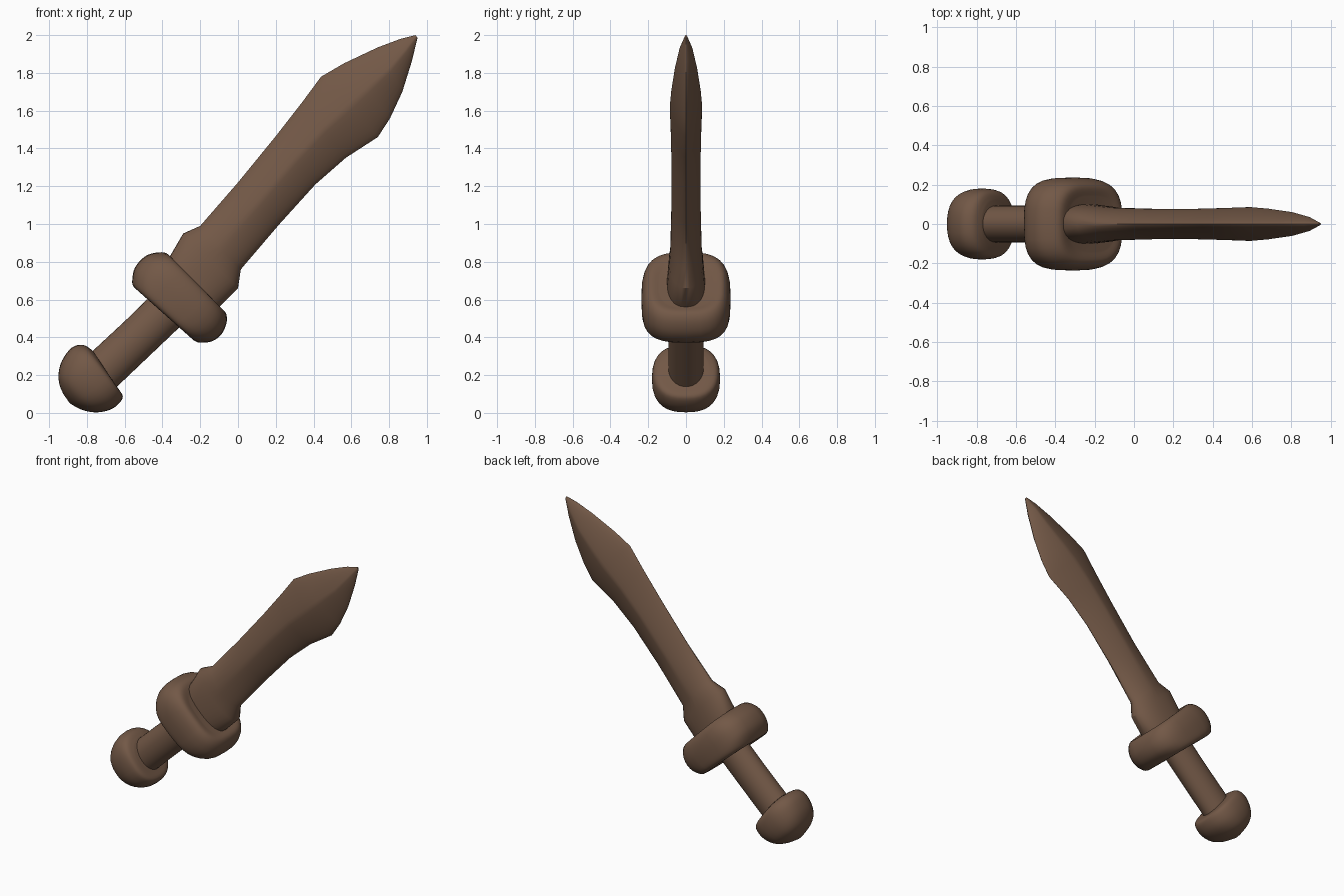
import bpy
import bmesh
from math import cos, sin, pi
from mathutils import Vector

cube = bpy.data.objects.get("Cube")
if cube:
    bpy.data.objects.remove(cube, do_unlink=True)

# One plain brown for the whole sword
brown = bpy.data.materials.new("carved_brown")
brown.use_nodes = True
colour = (0.17, 0.098, 0.062, 1)
brown.diffuse_color = colour
shader = next(n for n in brown.node_tree.nodes if n.type == "BSDF_PRINCIPLED")
shader.inputs["Base Color"].default_value = colour
shader.inputs["Roughness"].default_value = 0.8


def rounded(sections, steps=4):
    """Pass a smooth spline through the sections."""
    rows = [Vector(s) for s in sections]
    result = []
    for i in range(len(rows) - 1):
        a, b = rows[max(i - 1, 0)], rows[i]
        c, d = rows[i + 1], rows[min(i + 2, len(rows) - 1)]
        for k in range(steps):
            t = k / steps
            result.append(b + (c - a) * (t / 2)
                          + (a * 2 - b * 5 + c * 4 - d) * (t * t / 2)
                          + (b * 3 - a - c * 3 + d) * (t ** 3 / 2))
    return result + [rows[-1]]


def power(value, exponent):
    return (1 if value >= 0 else -1) * abs(value) ** (2 / exponent)


def loft(name, sections, sharp_angle, sides=32):
    """Join rings, each given as upper x, z, lower x, z, half depth, squareness."""
    bm = bmesh.new()
    rings = []
    for ux, uz, lx, lz, depth, square in sections:
        upper, lower = Vector((ux, 0, uz)), Vector((lx, 0, lz))
        middle, reach = (upper + lower) / 2, (lower - upper) / 2
        ring = []
        for i in range(sides):
            angle = 2 * pi * i / sides
            point = middle + reach * power(cos(angle), square)
            point.y = depth * power(sin(angle), square)
            ring.append(bm.verts.new(point))
        rings.append(ring)
    for low, high in zip(rings, rings[1:]):
        for i in range(sides):
            j = (i + 1) % sides
            bm.faces.new((low[i], low[j], high[j], high[i]))
    bm.faces.new(rings[0][::-1])
    bm.faces.new(rings[-1])
    bmesh.ops.recalc_face_normals(bm, faces=bm.faces)
    mesh = bpy.data.meshes.new(name)
    bm.to_mesh(mesh)
    bm.free()
    mesh.materials.append(brown)
    part = bpy.data.objects.new(name, mesh)
    bpy.context.collection.objects.link(part)
    bpy.ops.object.select_all(action="DESELECT")
    part.select_set(True)
    bpy.context.view_layer.objects.active = part
    bpy.ops.object.shade_smooth_by_angle(angle=sharp_angle)


# Domed pommel
loft("pommel", rounded([
    (-.925, .1, -.89, .05, .03, 2),
    (-.945, .15, -.83, .018, .1, 2.2),
    (-.95, .21, -.76, .003, .15, 2.4),
    (-.93, .28, -.69, .012, .175, 2.4),
    (-.88, .345, -.64, .04, .18, 2.4),
    (-.82, .36, -.61, .085, .165, 2.4),
    (-.77, .33, -.635, .13, .12, 2.2)]), pi / 3)

# Round grip
loft("grip", [
    (-.81, .29, -.65, .13, .093, 2),
    (-.6, .485, -.45, .32, .093, 2),
    (-.4, .68, -.24, .52, .093, 2)], pi / 3)

# Thick rounded guard
loft("guard", rounded([
    (-.5, .625, -.27, .42, .14, 3),
    (-.55, .665, -.235, .385, .195, 3),
    (-.56, .7, -.2, .372, .225, 3),
    (-.545, .77, -.135, .38, .235, 3),
    (-.49, .83, -.085, .42, .235, 3),
    (-.42, .85, -.06, .48, .22, 3),
    (-.37, .84, -.065, .53, .19, 3),
    (-.33, .79, -.1, .56, .14, 3)]), pi / 3)

# Leaf shaped blade with its thick collar
loft("blade", [
    (-.4, .76, -.15, .52, .1, 2.4),
    (-.36, .83, -.09, .57, .1, 2.4),
    (-.29, .95, 0, .66, .09, 2.2),
    (-.2, .99, .015, .76, .083, 1.7),
    (0, 1.22, .22, 1, .077, 1.4),
    (.2, 1.465, .41, 1.21, .077, 1.35),
    (.34, 1.645, .57, 1.35, .081, 1.3),
    (.44, 1.78, .74, 1.46, .086, 1.3),
    (.56, 1.85, .805, 1.56, .078, 1.3),
    (.74, 1.935, .87, 1.7, .06, 1.3),
    (.86, 1.98, .92, 1.86, .036, 1.4),
    (.94, 2, .95, 1.985, .006, 2)], pi / 5)
